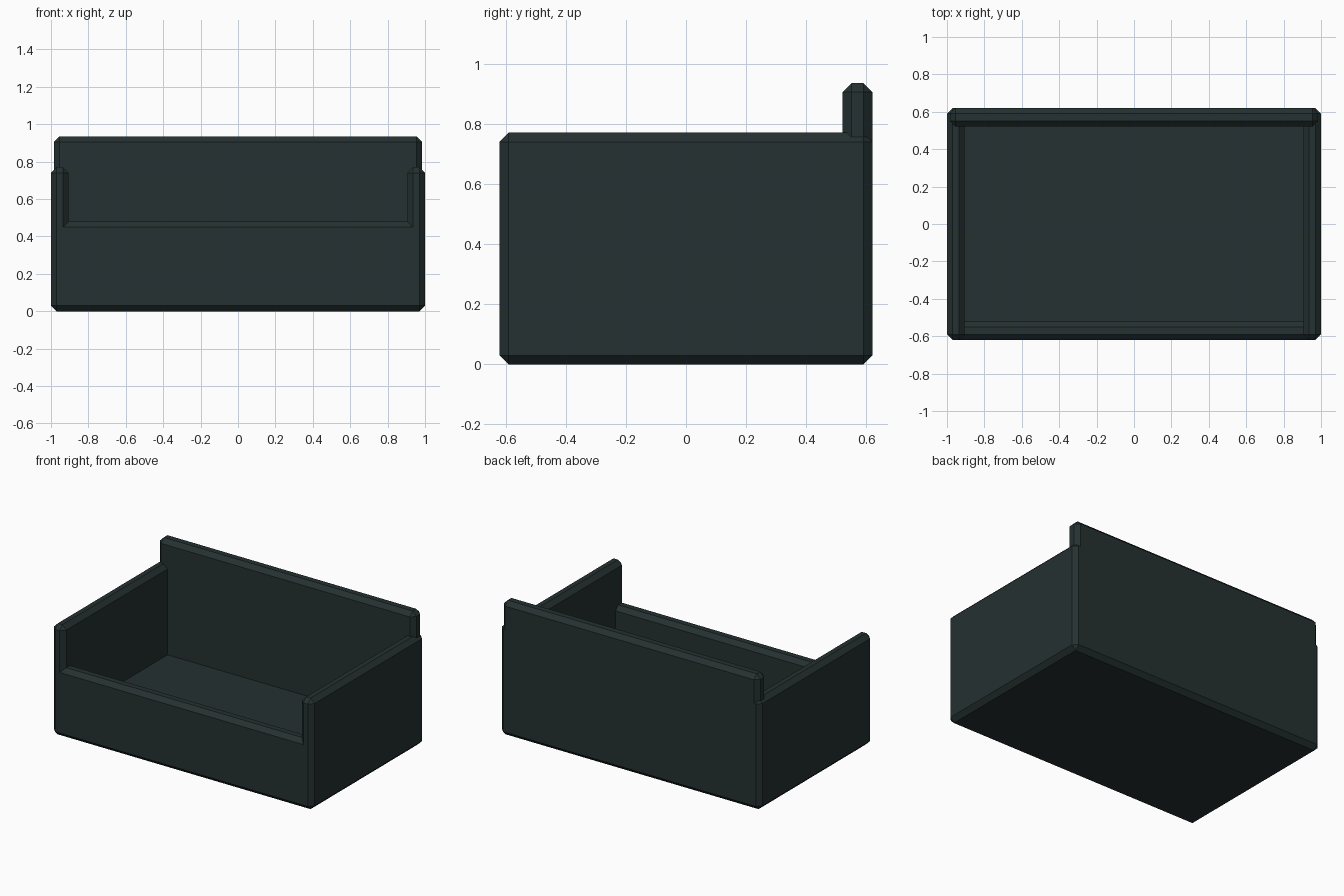
import bpy, bmesh
from mathutils import Matrix, Vector

if "Cube" in bpy.data.objects:
    bpy.data.objects.remove(bpy.data.objects["Cube"])

BEVEL = 0.03

paint = bpy.data.materials.new("dark slate green")
paint.diffuse_color = (0.0185, 0.0305, 0.0305, 1)
paint.use_nodes = True
paint.node_tree.nodes["Principled BSDF"].inputs["Base Color"].default_value = paint.diffuse_color


def panel(name, lo, hi, bevel=BEVEL):
    """Box between two corners with chamfered edges."""
    lo, hi = Vector(lo), Vector(hi)
    bm = bmesh.new()
    bmesh.ops.create_cube(bm, size=1, matrix=Matrix.Translation((lo + hi) / 2)
                          @ Matrix.Diagonal((*(hi - lo), 1)))
    if bevel:
        bmesh.ops.bevel(bm, geom=bm.edges[:], offset=bevel, segments=1,
                        profile=0.5, affect='EDGES')
    mesh = bpy.data.meshes.new(name)
    bm.to_mesh(mesh)
    bm.free()
    mesh.materials.append(paint)
    ob = bpy.data.objects.new(name, mesh)
    bpy.context.collection.objects.link(ob)
    return ob


# floor slab becomes the body that the walls are fused into
body = panel("open_bin", (-0.95, -0.57, 0), (0.95, 0.57, 0.145), 0)
walls = [
    panel("left_wall", (-1, -0.62, 0), (-0.905, 0.62, 0.77)),
    panel("right_wall", (0.905, -0.62, 0), (1, 0.62, 0.77)),
    panel("front_wall", (-0.985, -0.62, 0), (0.985, -0.52, 0.48)),
    panel("back_wall", (-0.985, 0.52, 0), (0.985, 0.62, 0.935)),
]

# fuse the walls to the floor
bpy.context.view_layer.objects.active = body
for wall in walls:
    mod = body.modifiers.new("fuse", 'BOOLEAN')
    mod.operation = 'UNION'
    mod.solver = 'EXACT'
    mod.object = wall
    bpy.ops.object.modifier_apply(modifier=mod.name)
    bpy.data.objects.remove(wall)

# merge coplanar faces left by the union
bm = bmesh.new()
bm.from_mesh(body.data)
bmesh.ops.remove_doubles(bm, verts=bm.verts[:], dist=0.0005)
bmesh.ops.dissolve_limit(bm, angle_limit=0.01, verts=bm.verts[:], edges=bm.edges[:])
for f in bm.faces:
    f.smooth = False
    f.material_index = 0
bm.to_mesh(body.data)
bm.free()
